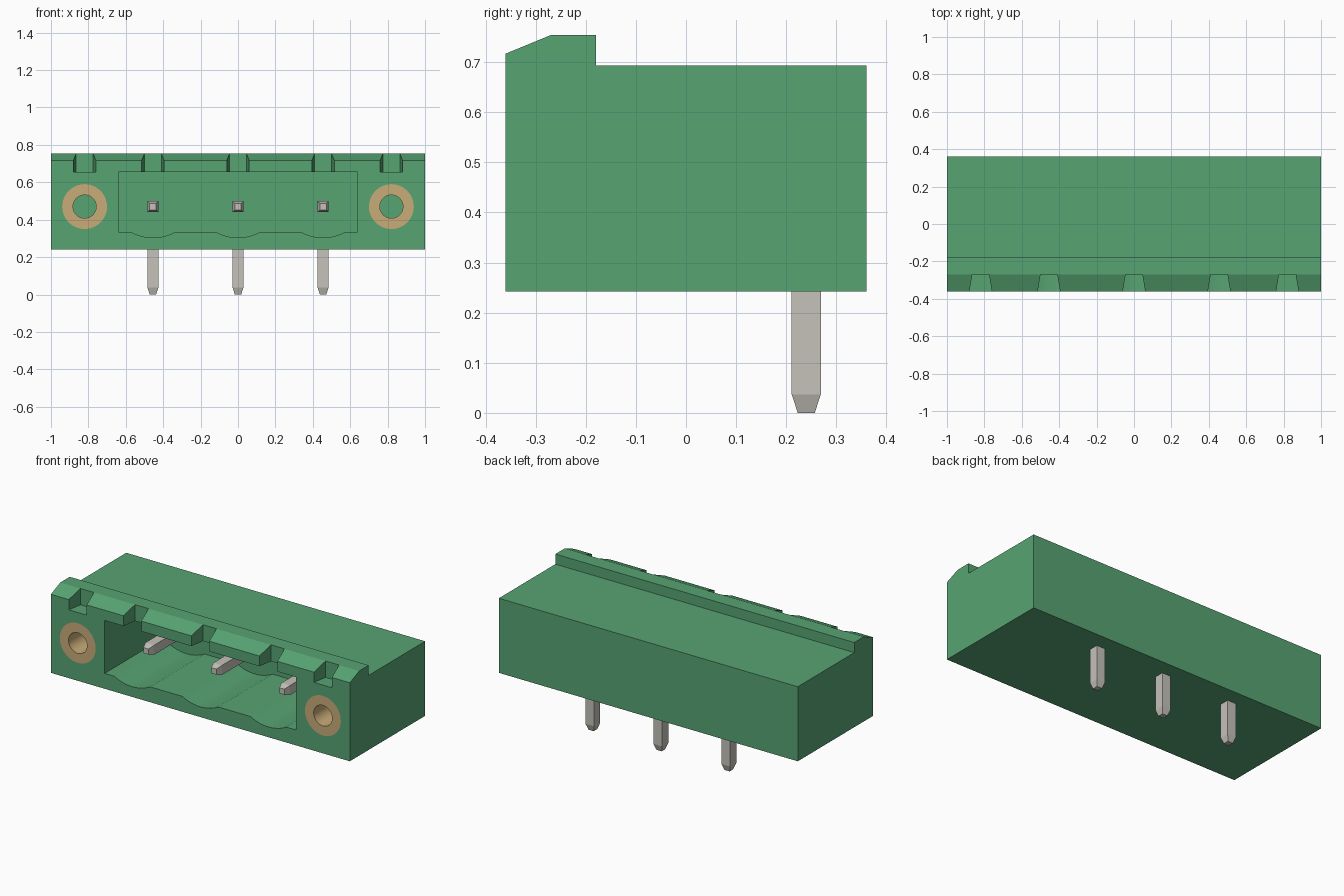
import bpy, bmesh, math

cube = bpy.data.objects.get("Cube")
if cube:
    bpy.data.objects.remove(cube, do_unlink=True)


def material(name, rgb, metallic=0.0):
    m = bpy.data.materials.new(name)
    m.use_nodes = True
    m.diffuse_color = (*rgb, 1)
    bsdf = m.node_tree.nodes["Principled BSDF"]
    bsdf.inputs["Base Color"].default_value = (*rgb, 1)
    bsdf.inputs["Roughness"].default_value = 0.5
    return m


GREEN = material("green plastic", (0.095, 0.37, 0.17))
METAL = material("tinned metal", (0.56, 0.54, 0.49))
BRASS = material("brass", (0.58, 0.41, 0.19))


def loft(name, rings, mat=None, closed=False):
    """Skin a list of equal-length point rings; cap the ends unless closed."""
    bm = bmesh.new()
    vr = [[bm.verts.new(p) for p in ring] for ring in rings]
    n = len(vr[0])
    pairs = list(zip(vr, vr[1:])) + ([(vr[-1], vr[0])] if closed else [])
    for a, b in pairs:
        for i in range(n):
            j = (i + 1) % n
            bm.faces.new((a[i], a[j], b[j], b[i]))
    if not closed:
        bm.faces.new(vr[0])
        bm.faces.new(vr[-1])
    bmesh.ops.recalc_face_normals(bm, faces=bm.faces)
    me = bpy.data.meshes.new(name)
    bm.to_mesh(me)
    bm.free()
    ob = bpy.data.objects.new(name, me)
    bpy.context.collection.objects.link(ob)
    if mat:
        me.materials.append(mat)
    return ob


def circle(cx, cz, r, y, n=40):
    return [(cx + r * math.cos(2 * math.pi * i / n), y,
             cz + r * math.sin(2 * math.pi * i / n)) for i in range(n)]


def activate(ob):
    bpy.ops.object.select_all(action='DESELECT')
    ob.select_set(True)
    bpy.context.view_layer.objects.active = ob


def cut(target, cutter):
    cutter.hide_render = True
    activate(target)
    mod = target.modifiers.new("cut", 'BOOLEAN')
    mod.operation = 'DIFFERENCE'
    mod.solver = 'EXACT'
    mod.object = cutter
    bpy.ops.object.modifier_apply(modifier=mod.name)
    bpy.data.objects.remove(cutter, do_unlink=True)


FRONT = -0.36
PIN_X = (-0.455, 0.0, 0.455)
FLANGE_X = (-0.82, 0.82)
AXIS_Z = 0.47

# Housing: side profile with the raised front lip, swept along x
side = [(FRONT, 0.242), (0.36, 0.242), (0.36, 0.693), (-0.18, 0.693),
        (-0.18, 0.754), (-0.27, 0.754), (FRONT, 0.717)]
housing = loft("housing", [[(x, y, z) for y, z in side] for x in (-1, 1)], GREEN)

# Plug cavity: rectangle whose floor dips in a shallow arc under each pin
half, sag, floor_z = 0.12, 0.031, 0.335
radius = (half ** 2 + sag ** 2) / (2 * sag)
opening = [(0.64, 0.655), (-0.64, 0.655), (-0.64, floor_z)]
for px in PIN_X:
    for i in range(13):
        dx = half * (i / 6 - 1)
        z = floor_z - sag + radius - math.sqrt(radius ** 2 - dx ** 2)
        opening.append((px + dx, z))
opening.append((0.64, floor_z))
cut(housing, loft("cavity_cutter",
                  [[(x, y, z) for x, z in opening] for y in (-0.5, 0.16)]))

# Tapered coding slots through the lip; the middle three open into the cavity
for x in PIN_X + FLANGE_X:
    bottom = 0.6 if x in PIN_X else 0.655
    plan = [(x - 0.062, -0.372), (x + 0.062, -0.372),
            (x + 0.045, -0.27), (x - 0.045, -0.27)]
    cut(housing, loft("slot_cutter",
                      [[(a, b, z) for a, b in plan] for z in (bottom, 0.85)]))

# Screw flanges: brass sleeves set flush into round pockets
SLEEVE_BACK = 0.1
for x, label in zip(FLANGE_X, ("right", "left")):
    cut(housing, loft("pocket_cutter", [circle(x, AXIS_Z, 0.12, y)
                                        for y in (-0.5, SLEEVE_BACK)]))
    sleeve = loft(label + "_threaded_sleeve",
                  [circle(x, AXIS_Z, r, y) for r, y in
                   ((0.12, FRONT), (0.12, SLEEVE_BACK),
                    (0.062, SLEEVE_BACK), (0.062, FRONT))], BRASS, closed=True)
    activate(sleeve)
    bpy.ops.object.shade_smooth_by_angle(angle=math.radians(35))

activate(housing)
bpy.ops.object.shade_smooth_by_angle(angle=math.radians(20))

# Contact pins: square wire bent at a right angle, both tips tapered
W, T, TAPER, BEND_Y, TIP_Y = 0.029, 0.017, 0.037, 0.24, -0.23
for px, label in zip(PIN_X, ("right", "middle", "left")):
    def across(y, h):
        return [(px - h, y, AXIS_Z - h), (px + h, y, AXIS_Z - h),
                (px + h, y, AXIS_Z + h), (px - h, y, AXIS_Z + h)]

    def down(z, h):
        return [(px - h, BEND_Y - h, z), (px + h, BEND_Y - h, z),
                (px + h, BEND_Y + h, z), (px - h, BEND_Y + h, z)]

    mitre = [(px - W, BEND_Y - W, AXIS_Z - W), (px + W, BEND_Y - W, AXIS_Z - W),
             (px + W, BEND_Y + W, AXIS_Z + W), (px - W, BEND_Y + W, AXIS_Z + W)]
    loft(label + "_pin", [across(TIP_Y, T), across(TIP_Y + TAPER, W), mitre,
                          down(TAPER, W), down(0.0, T)], METAL)
